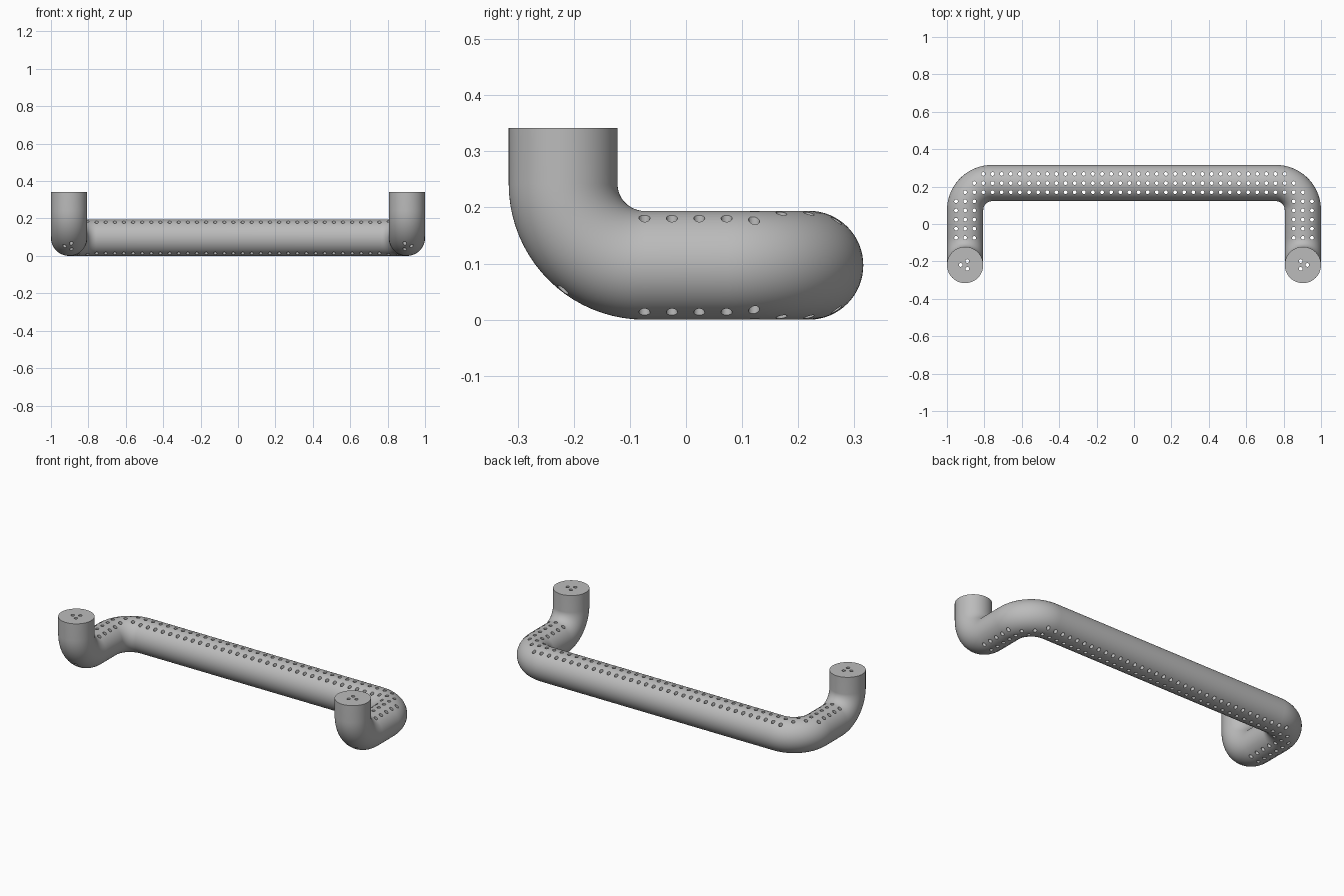
import bpy
import bmesh
from math import pi, cos, sin, hypot
from mathutils import Vector, Matrix

cube = bpy.data.objects.get("Cube")
if cube:
    bpy.data.objects.remove(cube, do_unlink=True)

R = 0.097             # tube radius
BEND = 0.145          # centre-line bend radius
LEG_X, POST_Y, BAR_Y = 0.903, -0.219, 0.219
TOP = 0.342
PITCH, HOLE_R = 0.0488, 0.01
SIDES, STEPS = 64, 20

grey = bpy.data.materials.new("Satin grey")
grey.use_nodes = True
colour = (0.5, 0.5, 0.5, 1)
grey.diffuse_color = colour
grey.node_tree.nodes["Principled BSDF"].inputs["Base Color"].default_value = colour


def make_object(name, bm):
    bmesh.ops.recalc_face_normals(bm, faces=bm.faces)
    mesh = bpy.data.meshes.new(name)
    bm.to_mesh(mesh)
    bm.free()
    mesh.materials.append(grey)
    obj = bpy.data.objects.new(name, mesh)
    bpy.context.collection.objects.link(obj)
    return obj


def bend(corner, d_in, d_out):
    """Points and tangents of a quarter-circle bend at a corner."""
    centre = corner + (d_out - d_in) * BEND
    for i in range(STEPS + 1):
        a = pi / 2 * i / STEPS
        yield (centre - d_out * BEND * cos(a) + d_in * BEND * sin(a),
               d_in * cos(a) + d_out * sin(a))


# Centre line: post, leg, bar, leg, post
X, Y, Z = Vector((1, 0, 0)), Vector((0, 1, 0)), Vector((0, 0, 1))
path = [(Vector((-LEG_X, POST_Y, TOP)), -Z)]
path += bend(Vector((-LEG_X, POST_Y, R)), -Z, Y)
path += bend(Vector((-LEG_X, BAR_Y, R)), Y, X)
path += bend(Vector((LEG_X, BAR_Y, R)), X, -Y)
path += bend(Vector((LEG_X, POST_Y, R)), -Y, Z)
path.append((Vector((LEG_X, POST_Y, TOP)), Z))

# Sweep a circle along the centre line
bm = bmesh.new()
rings, side, previous = [], X.copy(), path[0][1]
for point, tangent in path:
    side.rotate(previous.rotation_difference(tangent))
    previous = tangent
    up = tangent.cross(side)
    rings.append([bm.verts.new(point + R * (side * cos(a) + up * sin(a)))
                  for a in (2 * pi * k / SIDES for k in range(SIDES))])
for a, b in zip(rings, rings[1:]):
    for k in range(SIDES):
        n = (k + 1) % SIDES
        bm.faces.new((a[k], a[n], b[n], b[k]))
bm.faces.new(rings[0])
bm.faces.new(rings[-1])
handle = make_object("tubular_handle", bm)


def centre_offset(x, y):
    """Plan distance from the centre line of the legs and bar."""
    dx, dy = abs(x) - (LEG_X - BEND), y - (BAR_Y - BEND)
    if dx > 0 and dy > 0:
        return abs(hypot(dx, dy) - BEND)
    return abs(y - BAR_Y) if dx <= 0 else abs(abs(x) - LEG_X)


# Grid of vertical holes through the legs and bar
holes = [((i - 18.5) * PITCH, -0.074 + j * PITCH)
         for i in range(-1, 39) for j in range(8)]
holes = [h for h in holes if centre_offset(*h) < 0.058]

# Three holes down each post
for s in (-1, 1):
    for k in range(3):
        a = 2 * pi * k / 3
        holes.append((s * (LEG_X + 0.024 * cos(a)), POST_Y + 0.024 * sin(a)))

bm = bmesh.new()
for x, y in holes:
    bmesh.ops.create_cone(bm, cap_ends=True, segments=16, radius1=HOLE_R,
                          radius2=HOLE_R, depth=1,
                          matrix=Matrix.Translation((x, y, 0.2)))
cutter = make_object("hole_cutter", bm)
cutter.hide_render = True

# Drill the holes, then drop the cutter
drill = handle.modifiers.new("Holes", "BOOLEAN")
drill.operation = "DIFFERENCE"
drill.solver = "EXACT"
drill.object = cutter
bpy.ops.object.select_all(action="DESELECT")
handle.select_set(True)
bpy.context.view_layer.objects.active = handle
bpy.ops.object.modifier_apply(modifier=drill.name)
bpy.data.objects.remove(cutter, do_unlink=True)
bpy.ops.object.shade_smooth_by_angle()
